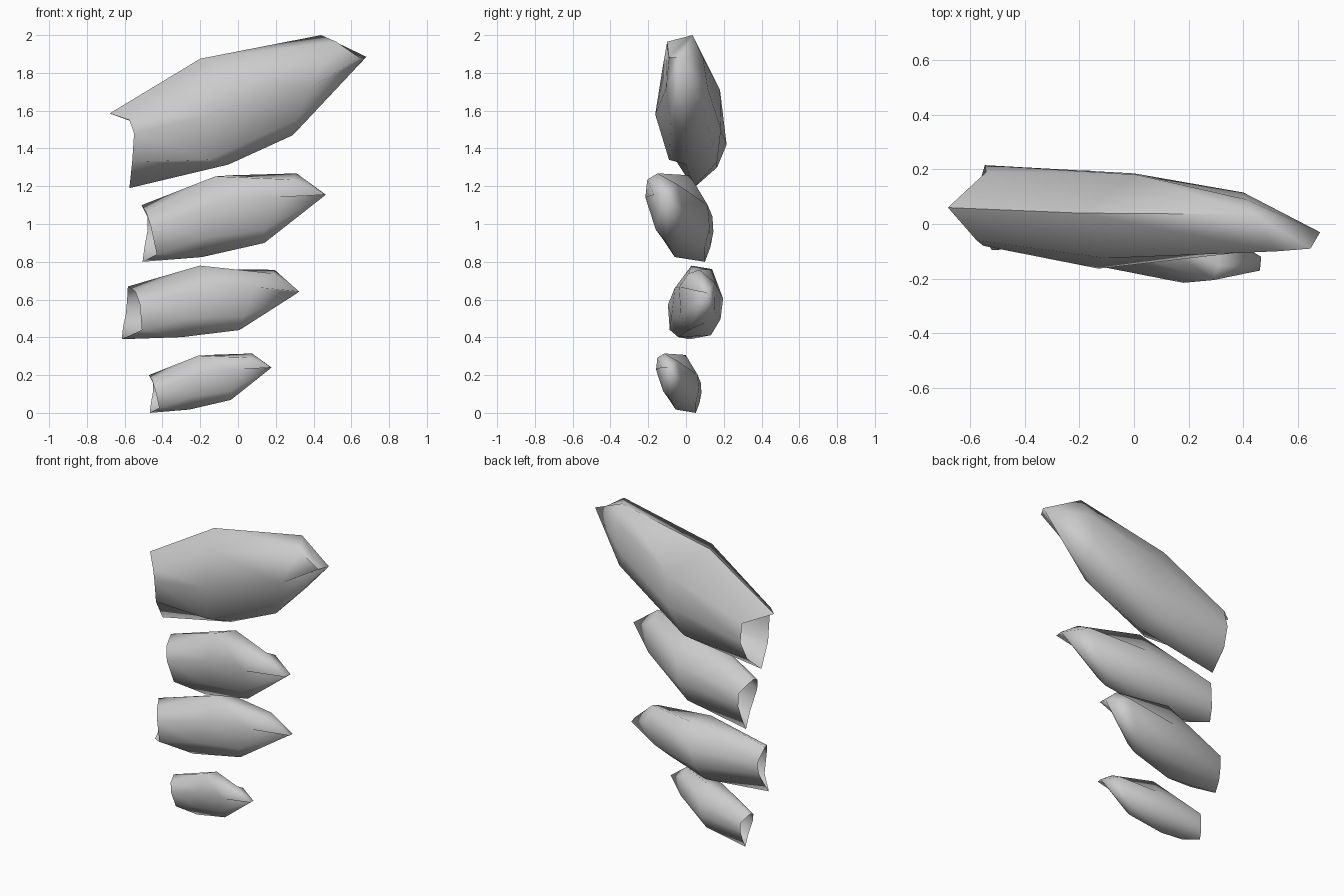
import bpy
import bmesh
from math import radians
from mathutils import Matrix, Vector

cube = bpy.data.objects.get("Cube")
if cube:
    bpy.data.objects.remove(cube, do_unlink=True)

# One plain grey for all the shells
grey = bpy.data.materials.new("pale_grey")
grey.use_nodes = True
colour = (0.6, 0.6, 0.6, 1)
grey.diffuse_color = colour
grey.node_tree.nodes["Principled BSDF"].inputs["Base Color"].default_value = colour

# Every cross-section runs: crest, upper front, front, lower front,
# keel, lower back, back, upper back


def nose(point, side_point):
    """Closing section: the front pair meets beside the point, the rest on it."""
    return [point, side_point, side_point] + [point] * 5


# Broad shell at the top of the stack: mouth, belly, shoulder, nose
BROAD = [
    [(-.68, .06, 1.585), (-.575, -.06, 1.55), (-.55, -.08, 1.48), (-.56, -.05, 1.33),
     (-.575, .04, 1.19), (-.56, .165, 1.30), (-.545, .215, 1.42), (-.54, .19, 1.535)],
    [(-.20, .04, 1.875), (-.10, -.125, 1.82), (-.13, -.163, 1.58), (-.16, -.09, 1.34),
     (-.05, 0, 1.315), (-.10, .165, 1.33), (0, .185, 1.50), (.01, .18, 1.71)],
    [(.44, .035, 2), (.52, -.10, 1.965), (.38, -.105, 1.72), (.31, -.08, 1.55),
     (.29, -.02, 1.47), (.42, .09, 1.62), (.40, .115, 1.72), (.41, .09, 1.88)],
    nose((.68, -.03, 1.885), (.645, -.09, 1.88)),
]

# Slim shell shared by the three below it: mouth, belly, shoulder, nose
SLIM = [
    [(-.51, .035, 1.10), (-.485, -.05, 1.06), (-.46, -.08, .98), (-.43, -.05, .84),
     (-.505, .10, .80), (-.495, .13, .88), (-.48, .145, .96), (-.48, .14, 1.04)],
    [(-.03, .02, 1.258), (-.12, -.08, 1.252), (-.10, -.16, 1.11), (-.16, -.13, .93),
     (-.19, -.06, .825), (-.08, .10, .875), (-.03, .125, .98), (-.02, .115, 1.10)],
    [(.31, -.15, 1.268), (.29, -.205, 1.235), (.18, -.215, 1.14), (.14, -.16, .97),
     (.14, -.10, .90), (.20, -.03, .96), (.28, -.01, 1.05), (.30, -.045, 1.21)],
    nose((.465, -.12, 1.155), (.46, -.17, 1.155)),
]


def frame(heel, crest, point):
    """Scaled axes at the heel: length towards the point, height towards the crest."""
    heel, crest, point = Vector(heel), Vector(crest), Vector(point)
    length = point - heel
    x = length.normalized()
    y = (crest - heel).cross(x).normalized()
    z = x.cross(y)
    turn = Matrix((x, y, z)).transposed().to_4x4()
    return Matrix.Translation(heel) @ turn @ Matrix.Scale(length.length, 4)


def build_shell(name, sections, landmarks=None):
    """Loft the sections into a hollow pod; move its heel, crest and point to landmarks."""
    bm = bmesh.new()
    rings = [[bm.verts.new(p) for p in section] for section in sections]
    for near, far in zip(rings, rings[1:]):
        for i in range(len(near)):
            j = (i + 1) % len(near)
            bm.faces.new((near[i], near[j], far[j], far[i]))
    bmesh.ops.remove_doubles(bm, verts=bm.verts[:], dist=0.0001)
    bmesh.ops.recalc_face_normals(bm, faces=bm.faces[:])

    if landmarks:
        mouth, tip = sections[0], sections[-1][0]
        source = frame(mouth[4], mouth[0], tip)
        bm.transform(frame(*landmarks) @ source.inverted())

    mesh = bpy.data.meshes.new(name)
    bm.to_mesh(mesh)
    bm.free()
    mesh.materials.append(grey)
    shell = bpy.data.objects.new(name, mesh)
    bpy.context.collection.objects.link(shell)

    # Soft shading with only the sharpest edges kept
    bpy.ops.object.select_all(action='DESELECT')
    shell.select_set(True)
    bpy.context.view_layer.objects.active = shell
    bpy.ops.object.shade_smooth_by_angle(angle=radians(80))


# The stack, from the large top shell to the small bottom one
build_shell("top_shell", BROAD)
build_shell("upper_middle_shell", SLIM)
build_shell("lower_middle_shell", SLIM,
            [(-.615, .02, .39), (-.565, .015, .655), (.315, .115, .635)])
build_shell("bottom_shell", SLIM,
            [(-.467, .052, 0), (-.47, .008, .20), (.178, -.095, .24)])
